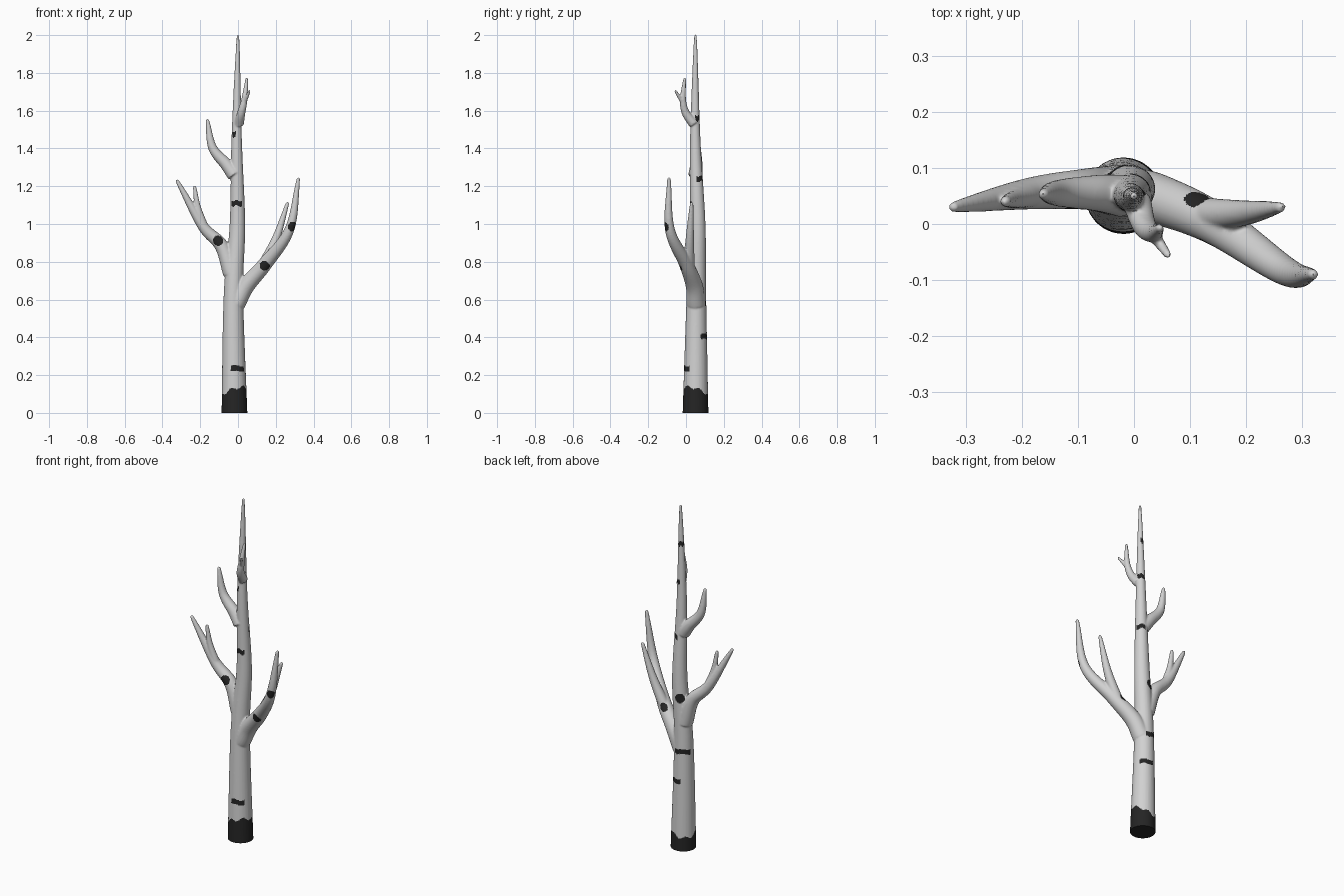
import bpy, bmesh, math
from mathutils import Vector

if "Cube" in bpy.data.objects:
    bpy.data.objects.remove(bpy.data.objects["Cube"])

bm = bmesh.new()


def material(name, v):
    m = bpy.data.materials.new(name)
    m.diffuse_color = (v, v, v, 1)
    m.use_nodes = True
    m.node_tree.nodes["Principled BSDF"].inputs["Base Color"].default_value = m.diffuse_color
    return m


def spline(pts, steps=12):
    """Catmull-Rom curve through the points."""
    p = [Vector(q) for q in pts]
    p = [2 * p[0] - p[1]] + p + [2 * p[-1] - p[-2]]
    out = []
    for a, b, c, d in zip(p, p[1:], p[2:], p[3:]):
        for t in (k / steps for k in range(steps)):
            out.append(b + 0.5 * ((c - a) * t + (2 * a - 5 * b + 4 * c - d) * t * t
                                  + (3 * b - a - 3 * c + d) * t ** 3))
    return out + [p[-2]]


def limb(r0, r1, *pts, sides=24):
    """Closed tube that tapers from r0 to r1 along its length, with a pointed tip."""
    path = spline(pts)
    dist = [0]
    for a, b in zip(path, path[1:]):
        dist.append(dist[-1] + (b - a).length)
    rings = []
    for i, q in enumerate(path):
        d = (path[min(i + 1, len(path) - 1)] - path[max(i - 1, 0)]).normalized()
        u = Vector((0, 1, 0)).cross(d).normalized()
        w = d.cross(u)
        r = r1 + (r0 - r1) * (1 - dist[i] / dist[-1]) ** 0.85
        rings.append([bm.verts.new(q + r * (math.cos(a) * u + math.sin(a) * w))
                      for a in (math.tau * k / sides for k in range(sides))])
    tip = bm.verts.new(path[-1] + d * r1)
    for r, s in zip(rings, rings[1:]):
        for k in range(sides):
            j = (k + 1) % sides
            bm.faces.new((r[k], r[j], s[j], s[k]))
    for k in range(sides):
        bm.faces.new((rings[-1][k], rings[-1][(k + 1) % sides], tip))
    bm.faces.new(rings[0][::-1])


# Trunk
limb(.07, .007, (-.018, .05, -.06), (-.024, .055, .62), (-.003, .062, 1), (-.007, .049, 1.45), (0, .05, 1.998))
# Left branch and twig
limb(.045, .009, (-.035, .06, .74), (-.088, .062, .885), (-.188, .054, .992), (-.323, .03, 1.23))
limb(.022, .009, (-.18, .052, .99), (-.213, .044, 1.09), (-.23, .04, 1.197))
# Right branch and fork
limb(.05, .009, (-.01, .053, .58), (.045, .043, .675), (.145, 0, .79), (.272, -.085, .97), (.32, -.09, 1.24))
limb(.032, .009, (.12, .015, .755), (.2, .02, .92), (.262, .03, 1.11))
# Upper left branch
limb(.038, .009, (-.02, .05, 1.26), (-.062, .055, 1.315), (-.135, .055, 1.405), (-.162, .053, 1.55))
# Upper front branch and twig
limb(.026, .007, (.005, .04, 1.53), (.018, -.002, 1.59), (.034, -.016, 1.66), (.047, -.007, 1.77))
limb(.012, .007, (.03, -.013, 1.635), (.061, -.056, 1.705))

raw = bpy.data.meshes.new("tree_raw")
bm.to_mesh(raw)
bm.free()
tree = bpy.data.objects.new("birch_tree", raw)
bpy.context.collection.objects.link(tree)

# Fuse the limbs into one skin and soften the forks
rem = tree.modifiers.new("fuse", 'REMESH')
rem.mode, rem.voxel_size = 'VOXEL', 0.0045
smo = tree.modifiers.new("soften", 'SMOOTH')
smo.factor, smo.iterations = 0.5, 5
mesh = bpy.data.meshes.new_from_object(tree.evaluated_get(bpy.context.evaluated_depsgraph_get()))
tree.modifiers.clear()
tree.data = mesh
mesh.materials.clear()
mesh.materials.append(material("pale_bark", .64))
mesh.materials.append(material("dark_bark", .018))

# Dark bands on the trunk: height, compass angle, half width
bands = [(.235, -75, .04), (.405, 75, .04), (.58, 125, .048), (1.11, -90, .034), (1.24, 45, .025),
         (1.475, -120, .01), (1.56, 45, .022), (1.78, 135, .02)]
# Dark spots at the forks and on branches
spots = [Vector(s) for s in ((-.105, .03, .912), (.142, -.028, .78), (.11, .056, .785),
                             (-.03, .1, .89), (.29, -.115, .985))]


def is_dark(c):
    dx, dy = c.x + .02 * (1 - c.z / 2), c.y - .054
    a, r = math.atan2(dy, dx), math.hypot(dx, dy)
    # ragged dark foot
    if c.z < .108 + .03 * math.cos(a + math.pi / 4) + .008 * math.sin(6 * a):
        return True
    for z, deg, w in bands:
        turn = math.remainder(a - math.radians(deg), math.tau)
        if r < .08 and abs(c.z - z + .004 * math.sin(5 * a)) < .014 and abs(turn) * r < w:
            return True
    return any((c - s).length < .027 for s in spots)


# Cut the foot flat, then colour the bark
bm = bmesh.new()
bm.from_mesh(mesh)
bmesh.ops.bisect_plane(bm, geom=bm.verts[:] + bm.edges[:] + bm.faces[:], plane_co=(0, 0, 0),
                       plane_no=(0, 0, 1), clear_inner=True)
bmesh.ops.holes_fill(bm, edges=[e for e in bm.edges if e.is_boundary], sides=0)
for f in bm.faces:
    f.material_index = int(is_dark(f.calc_center_median()))
bm.to_mesh(mesh)
bm.free()

bpy.context.view_layer.objects.active = tree
tree.select_set(True)
bpy.ops.object.shade_smooth_by_angle(angle=math.radians(50))
